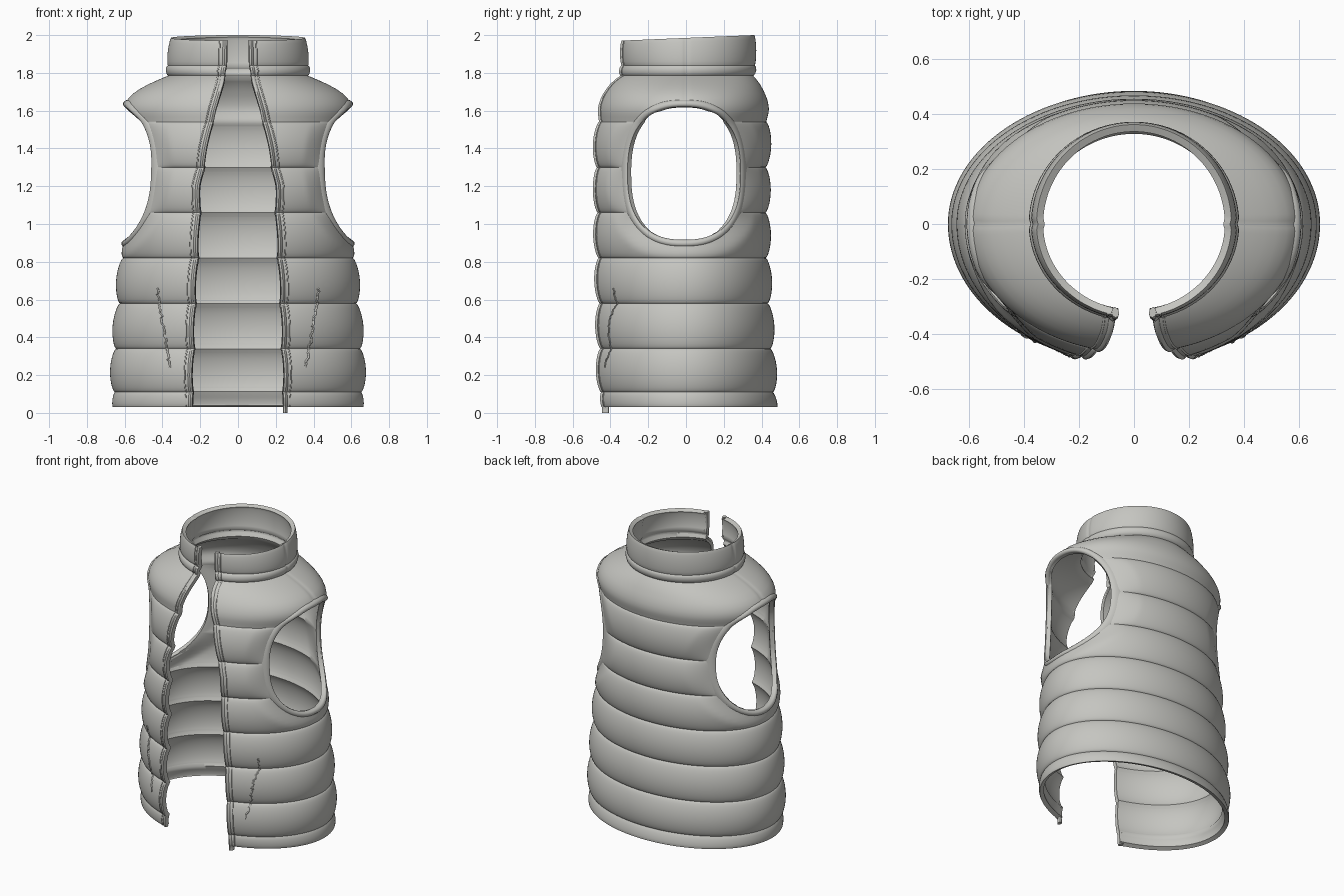
import bpy, bmesh, random
from math import sin, cos, pi, asin, sqrt, exp, radians, copysign, hypot

random.seed(4)
cube = bpy.data.objects.get("Cube")
if cube:
    bpy.data.objects.remove(cube, do_unlink=True)

grey = bpy.data.materials.new("warm_grey_fabric")
grey.use_nodes = True
grey.diffuse_color = (0.56, 0.56, 0.53, 1)
bsdf = next(n for n in grey.node_tree.nodes if n.type == 'BSDF_PRINCIPLED')
bsdf.inputs["Base Color"].default_value = grey.diffuse_color
bsdf.inputs["Roughness"].default_value = 0.7

# Body outline: height, half width, front depth, back depth
PROFILE = [
    (0.03, .662, .472, .483), (0.11, .652, .476, .460), (0.34, .645, .478, .446),
    (0.58, .625, .482, .432), (0.82, .608, .486, .422), (1.06, .600, .488, .420),
    (1.30, .592, .486, .420), (1.54, .590, .465, .425), (1.60, .606, .470, .440),
    (1.65, .595, .458, .434), (1.70, .548, .432, .414), (1.74, .475, .400, .392),
    (1.77, .408, .368, .370), (1.785, .370, .345, .356), (1.84, .372, .338, .364),
    (1.985, .355, .338, .362)]
# Half width of the front opening by height
GAP = [(0.03, .243), (0.6, .225), (1.0, .202), (1.2, .198), (1.4, .162),
       (1.6, .122), (1.75, .078), (1.85, .062), (1.985, .06)]
# Quilted bands: lower seam, upper seam, puff amount, rows
BANDS = [(.03, .11, .008, 6)]
BANDS += [(.11 if i == 0 else .10 + .24 * i, .34 + .24 * i, .029, 14) for i in range(6)]
BANDS += [(1.54, 1.785, 0, 14), (1.785, 1.84, .012, 6), (1.84, 1.985, .009, 8)]

# Armhole outline, a rounded oval seen from the side
ARM_Y, ARM_Z, ARM_W, ARM_H, POWER = -.01, 1.268, .30, .355, 2.5


def lookup(table, z):
    if z <= table[0][0]:
        return table[0][1:]
    for lo, hi in zip(table, table[1:]):
        if z <= hi[0]:
            k = (z - lo[0]) / (hi[0] - lo[0])
            return [p + (q - p) * k for p, q in zip(lo[1:], hi[1:])]
    return table[-1][1:]


def arm_dist(y, z):
    return (abs((y - ARM_Y) / ARM_W) ** POWER + abs((z - ARM_Z) / ARM_H) ** POWER) ** (1 / POWER)


def puff(z):
    for lo, hi, amount, _ in BANDS:
        if lo <= z <= hi:
            return amount * max(0, sin(pi * (z - lo) / (hi - lo))) ** .6
    return 0


def point(t, z):
    """Point on the garment; t runs round from the front centre."""
    a, front, back = lookup(PROFILE, z)
    b = front if cos(t) > 0 else back
    fade = min(1, max(0, (arm_dist(-b * cos(t), z) - 1.04) / .25))
    out = puff(z) * fade
    if z > 1.64:  # shoulder and collar side seams
        for side in (pi / 2, 3 * pi / 2):
            out -= .006 * exp(-((t - side) / .03) ** 2)
    y = -(b + out) * cos(t)
    lift = max(0, z - 1.84) / .145 * .015 * y / .36
    return ((a + out) * sin(t), y, z + lift)


def edge_angle(z):
    return asin(lookup(GAP, z)[0] / lookup(PROFILE, z)[0])


def side_x(y, z):
    a, front, back = lookup(PROFILE, z)
    b = front if y < 0 else back
    return a * sqrt(max(0, 1 - (y / b) ** 2))


def finish(name, bm, thickness=0):
    me = bpy.data.meshes.new(name)
    bm.to_mesh(me)
    bm.free()
    me.materials.append(grey)
    ob = bpy.data.objects.new(name, me)
    bpy.context.collection.objects.link(ob)
    bpy.ops.object.select_all(action='DESELECT')
    ob.select_set(True)
    bpy.context.view_layer.objects.active = ob
    if thickness:
        mod = ob.modifiers.new("thickness", 'SOLIDIFY')
        mod.thickness = thickness
        mod.offset = -1
        bpy.ops.object.modifier_apply(modifier=mod.name)
    bpy.ops.object.shade_smooth_by_angle(angle=radians(50))
    return ob


def loft(name, rings, loop=False):
    """Skin closed rings of points into a tube."""
    bm = bmesh.new()
    vs = [[bm.verts.new(p) for p in ring] for ring in rings]
    n = len(vs[0])
    pairs = list(zip(vs, vs[1:])) + ([(vs[-1], vs[0])] if loop else [])
    for r, s in pairs:
        for i in range(n):
            j = (i + 1) % n
            bm.faces.new((r[i], r[j], s[j], s[i]))
    if not loop:
        bm.faces.new(vs[0])
        bm.faces.new(vs[-1])
    bmesh.ops.recalc_face_normals(bm, faces=bm.faces)
    return finish(name, bm)


def circle(n):
    return [(cos(2 * pi * i / n), sin(2 * pi * i / n)) for i in range(n)]


# Heights of all rows, packed closer at the seams
heights = [.03]
for lo, hi, _, rows in BANDS:
    heights += [lo + (hi - lo) * (1 - cos(pi * i / rows)) / 2 for i in range(1, rows + 1)]

# Quilted shell with armholes
bm = bmesh.new()
COLS = 200
grid = []
for z in heights:
    t0 = edge_angle(z)
    grid.append([bm.verts.new(point(t0 + (2 * pi - 2 * t0) * i / COLS, z)) for i in range(COLS + 1)])
for low, high in zip(grid, grid[1:]):
    for i in range(COLS):
        bm.faces.new((low[i], low[i + 1], high[i + 1], high[i]))
inside = {v for v in bm.verts if arm_dist(v.co.y, v.co.z) < 1}
gone = [f for f in bm.faces if all(v in inside for v in f.verts)]
bmesh.ops.delete(bm, geom=gone, context='FACES')
near = []
for v in bm.verts:
    d = arm_dist(v.co.y, v.co.z)
    if d < 1:
        y, z = ARM_Y + (v.co.y - ARM_Y) / d, ARM_Z + (v.co.z - ARM_Z) / d
        v.co = (copysign(side_x(y, z), v.co.x), y, z)
    if d < 1.08:
        near.append(v)
bmesh.ops.remove_doubles(bm, verts=near, dist=.002)
finish("quilted_shell", bm, .028)

# Parts on each side
for side, word in ((1, "left"), (-1, "right")):
    # Armhole binding
    rings = []
    for c, s in circle(96):
        y = ARM_W * copysign(abs(c) ** (2 / POWER), c)
        z = ARM_H * copysign(abs(s) ** (2 / POWER), s)
        r = hypot(y, z)
        ring = []
        for u, w in circle(10):
            k = 1 + (.016 + .02 * u) / r
            yy, zz = ARM_Y + y * k, ARM_Z + z * k
            ring.append((side * (side_x(yy, zz) - .01 + .022 * w), yy, zz))
        rings.append(ring)
    loft(word + "_armhole_binding", rings, True)

    # Front zip edge and the stitch line beside it
    path = ([0, .015] if side > 0 else []) + heights
    for part, shift, wide, deep, sink in (("zip_edge", .008, .014, .019, .010),
                                          ("zip_stitching", .036, .004, .004, 0)):
        rings = []
        for z in (path if part == "zip_edge" else heights):
            ring = []
            for u, w in circle(8):
                a = lookup(PROFILE, z)[0]
                x, y, zz = point(edge_angle(z) + (shift + wide * u) / a, z)
                ring.append((side * x, y + sink - deep * w, zz))
            rings.append(ring)
        loft(word + "_" + part, rings)

    # Slanted pocket zip
    rings = []
    for i in range(49):
        k = i / 48
        z = .24 + .42 * k
        x = .36 + .07 * k + random.uniform(-.006, .006)
        px, py, pz = point(asin(x / (lookup(PROFILE, z)[0] + puff(z))), z)
        rings.append([(side * (px + .007 * u), py - .006 * w, pz) for u, w in circle(6)])
    loft(word + "_pocket_zip", rings)
